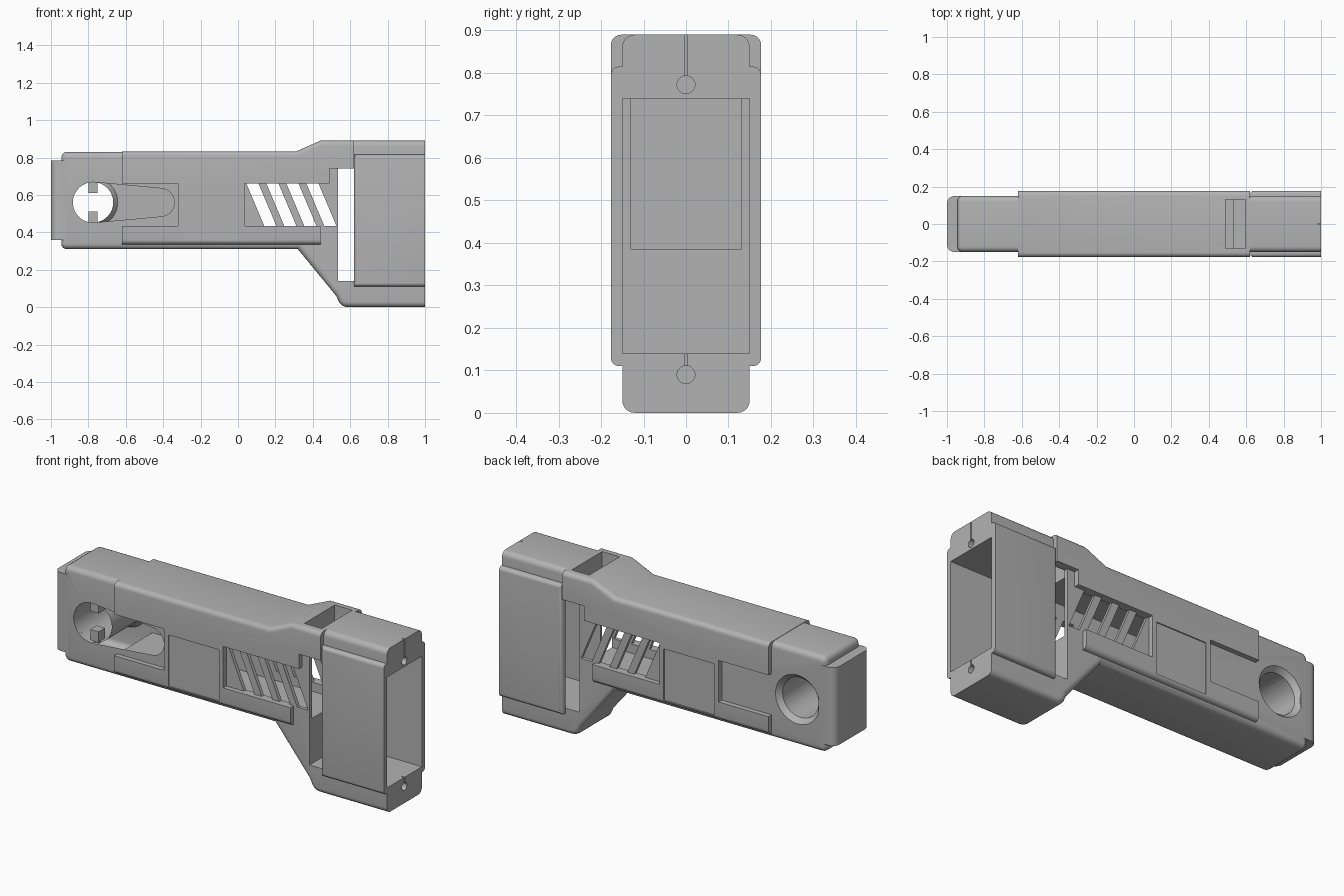
import bpy, bmesh, math
from mathutils import Matrix

if "Cube" in bpy.data.objects:
    bpy.data.objects.remove(bpy.data.objects["Cube"])

grey = bpy.data.materials.new("matte grey")
grey.use_nodes = True
grey.diffuse_color = (0.45, 0.45, 0.45, 1)
grey.node_tree.nodes["Principled BSDF"].inputs["Base Color"].default_value = grey.diffuse_color


def make(name, bm):
    bmesh.ops.recalc_face_normals(bm, faces=bm.faces)
    mesh = bpy.data.meshes.new(name)
    bm.to_mesh(mesh)
    bm.free()
    mesh.materials.append(grey)
    ob = bpy.data.objects.new(name, mesh)
    bpy.context.collection.objects.link(ob)
    return ob


def prism(name, outline, y0, y1, bevel=0, rule=None):
    """Extrude an x-z outline along y and round the edges picked by rule."""
    bm = bmesh.new()
    face = bm.faces.new([bm.verts.new((x, y0, z)) for x, z in outline])
    out = bmesh.ops.extrude_face_region(bm, geom=[face])
    verts = [v for v in out["geom"] if isinstance(v, bmesh.types.BMVert)]
    bmesh.ops.translate(bm, verts=verts, vec=(0, y1 - y0, 0))
    bmesh.ops.recalc_face_normals(bm, faces=bm.faces)
    if bevel:
        edges = [e for e in bm.edges if rule(e.verts[0].co, e.verts[1].co)]
        bmesh.ops.bevel(bm, geom=edges, offset=bevel, segments=5, profile=0.5,
                        affect='EDGES', clamp_overlap=True)
    return make(name, bm)


def box(name, x0, x1, y0, y1, z0, z1, bevel=0, rule=None):
    return prism(name, [(x0, z0), (x1, z0), (x1, z1), (x0, z1)], y0, y1, bevel, rule)


def rod(name, axis, center, r0, r1, length):
    bm = bmesh.new()
    turn = Matrix.Rotation(math.pi / 2, 4, 'X' if axis == 'Y' else 'Y')
    bmesh.ops.create_cone(bm, cap_ends=True, segments=48, radius1=r0, radius2=r1,
                          depth=length, matrix=Matrix.Translation(center) @ turn)
    return make(name, bm)


def arc(cx, cz, r, a0, a1, n=8):
    return [(cx + r * math.cos(math.radians(a0 + (a1 - a0) * i / n)),
             cz + r * math.sin(math.radians(a0 + (a1 - a0) * i / n))) for i in range(n + 1)]


def cap_edge(a, b):
    return abs(a.y - b.y) < 1e-4


CORE, WIDE = 0.15, 0.177
HX, HZ = -0.775, 0.56

# Central core: long arm, sloped neck and tall head
core_outline = (arc(-0.915, 0.34, 0.03, 180, 270, 4) + [(0.32, 0.31)]
                + [(0.525, 0.06)] + arc(0.59, 0.06, 0.06, 215, 270, 5)
                + [(1, 0), (1, 0.89), (0.44, 0.89), (0.31, 0.83)]
                + arc(-0.915, 0.8, 0.03, 90, 180, 4))
core = prism("core_body", core_outline, -CORE, CORE, 0.04,
             lambda a, b: cap_edge(a, b) and not (a.x > 0.99 and b.x > 0.99))

# Wide shell with side pocket, vent window and raised collar
shell_outline = [(-0.62, 0.335), (0.44, 0.335), (0.44, 0.435), (0.035, 0.435),
                 (0.035, 0.66), (0.49, 0.66), (0.49, 0.74), (0.62, 0.74), (0.62, 0.89),
                 (0.44, 0.89), (0.31, 0.832), (-0.62, 0.832), (-0.62, 0.66),
                 (-0.32, 0.66), (-0.32, 0.435), (-0.62, 0.435)]
shell = prism("side_shell", shell_outline, -WIDE, WIDE, 0.025,
              lambda a, b: cap_edge(a, b) and (min(a.z, b.z) > 0.82 or max(a.z, b.z) < 0.34))

# Rounded end cap
end_cap = box("end_cap", -1, -0.9, -CORE, CORE, 0.36, 0.785, 0.04,
              lambda a, b: cap_edge(a, b) and max(a.x, b.x) < -0.99)

# Side plates on the head
plates = []
for side, name in ((-1, "right_head_plate"), (1, "left_head_plate")):
    lo, hi = sorted((side * CORE, side * WIDE))
    plates.append(box(name, 0.62, 1, lo, hi, 0.11, 0.815, 0.02,
                      lambda a, b: cap_edge(a, b) and abs(a.y) > 0.16
                      and not (a.x > 0.99 and b.x > 0.99)))

# Cutters: hollow head, hollow arm, top opening
cutters = [box("cut_head", 0.535, 1.1, -0.3, 0.3, 0.14, 0.74),
           box("cut_arm", -0.28, 0.6, -0.13, 0.13, 0.385, 0.74),
           box("cut_top", 0.49, 0.595, -0.13, 0.13, 0.7, 1)]

# Cutters: large cross hole with flared back rim and tapered front recess
cutters.append(rod("cut_hole", 'Y', (HX, 0, HZ), 0.108, 0.108, 1))
cutters.append(rod("cut_rim", 'Y', (HX, 0.14, HZ), 0.146, 0.1, 0.05))
recess = arc(HX, HZ, 0.108, 85, 275, 24) + arc(-0.415, HZ, 0.075, -85, 85, 16)
cutters.append(prism("cut_recess", recess, -0.2, -0.13))
for x in (-0.635, -0.585, -0.51, -0.415):
    cutters.append(rod("cut_pin", 'Y', (x, -0.12, HZ), 0.022, 0.022, 0.08))

# Cutters: slanted vents
for i in range(4):
    x = 0.045 + 0.107 * i
    cutters.append(prism("cut_vent", [(x, 0.66), (x + 0.095, 0.435),
                                      (x + 0.16, 0.435), (x + 0.065, 0.66)], -0.3, 0.3))

# Cutters: screw holes with slits above them
for z, top in ((0.09, 0.2), (0.772, 1)):
    cutters.append(rod("cut_screw", 'X', (1, 0, z), 0.021, 0.021, 0.3))
    cutters.append(box("cut_slit", 0.985, 1.1, -0.003, 0.003, z, top))

# Cutters: shallow square panels on both sides
for side in (-1, 1):
    lo, hi = sorted((side * (WIDE - 0.006), side * 0.3))
    cutters.append(box("cut_panel", -0.295, 0.01, lo, hi, 0.355, 0.635))

for body in (core, shell):
    bpy.context.view_layer.objects.active = body
    for cutter in cutters:
        cutter.hide_render = True
        mod = body.modifiers.new("cut", 'BOOLEAN')
        mod.operation = 'DIFFERENCE'
        mod.solver = 'EXACT'
        mod.object = cutter
        bpy.ops.object.modifier_apply(modifier=mod.name)
for cutter in cutters:
    bpy.data.objects.remove(cutter)

# Small keys inside the cross hole
keys = [box("upper_key", HX - 0.025, HX + 0.025, -0.125, -0.07, 0.61, 0.675),
        box("lower_key", HX - 0.025, HX + 0.025, -0.125, -0.07, 0.445, 0.51)]

# Smooth the rounded parts, keeping hard edges
for ob in [core, shell, end_cap] + plates + keys:
    bpy.ops.object.select_all(action='DESELECT')
    ob.select_set(True)
    bpy.context.view_layer.objects.active = ob
    bpy.ops.object.shade_smooth_by_angle(angle=math.radians(30))
